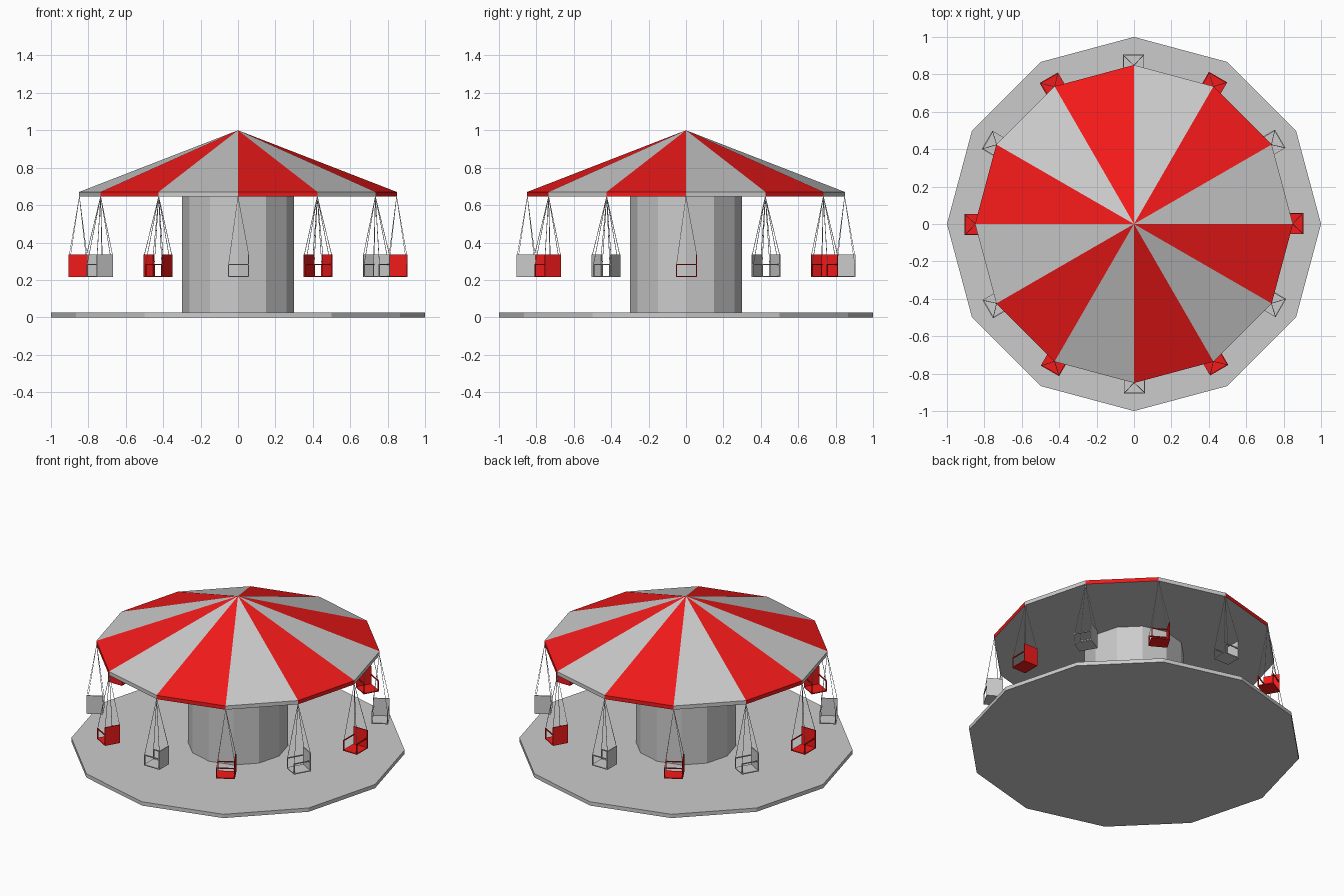
import bpy, bmesh
from math import cos, sin, radians
from mathutils import Matrix, Vector

if "Cube" in bpy.data.objects:
    bpy.data.objects.remove(bpy.data.objects["Cube"])

N = 12
STEP = radians(360 / N)
red = bpy.data.materials.new("red_paint")
red.diffuse_color = (0.9, 0.01, 0.01, 1)
red.use_nodes = True
red.node_tree.nodes["Principled BSDF"].inputs["Base Color"].default_value = red.diffuse_color
grey = bpy.data.materials.new("grey_paint")
grey.diffuse_color = (0.8, 0.8, 0.8, 1)
grey.use_nodes = True
grey.node_tree.nodes["Principled BSDF"].inputs["Base Color"].default_value = grey.diffuse_color


def add_object(name, mesh, angle=0.0):
    ob = bpy.data.objects.new(name, mesh)
    ob.rotation_euler.z = angle
    bpy.context.collection.objects.link(ob)
    return ob


def finish(name, bm, mats=()):
    bmesh.ops.recalc_face_normals(bm, faces=bm.faces)
    mesh = bpy.data.meshes.new(name)
    bm.to_mesh(mesh)
    bm.free()
    for m in mats:
        mesh.materials.append(m)
    return mesh


def ring(bm, r, z):
    return [bm.verts.new((r * cos(i * STEP), r * sin(i * STEP), z)) for i in range(N)]


def drum(name, r, z0, z1):
    bm = bmesh.new()
    a, b = ring(bm, r, z0), ring(bm, r, z1)
    bm.faces.new(a)
    bm.faces.new(b)
    for i in range(N):
        j = (i + 1) % N
        bm.faces.new((a[i], a[j], b[j], b[i]))
    add_object(name, finish(name, bm))


def box(bm, x0, x1, y0, y1, z0, z1):
    m = Matrix.Translation(((x0 + x1) / 2, (y0 + y1) / 2, (z0 + z1) / 2))
    bmesh.ops.create_cube(bm, size=1, matrix=m @ Matrix.Diagonal((x1 - x0, y1 - y0, z1 - z0, 1)))


def rod(bm, p, q, r):
    p, q = Vector(p), Vector(q)
    d = q - p
    m = Matrix.Translation((p + q) / 2) @ d.to_track_quat('Z', 'Y').to_matrix().to_4x4()
    bmesh.ops.create_cone(bm, cap_ends=True, segments=4, radius1=r, radius2=r,
                          depth=d.length, matrix=m)


# Platform and central drum
drum("platform", 1.0, 0, 0.025)
drum("centre_column", 0.3, 0.025, 0.645)

# Striped canopy with rim and flat underside
bm = bmesh.new()
low, high = ring(bm, 0.85, 0.645), ring(bm, 0.85, 0.67)
apex = bm.verts.new((0, 0, 1))
bm.faces.new(low)
for i in range(N):
    j = (i + 1) % N
    for f in (bm.faces.new((low[i], low[j], high[j], high[i])),
              bm.faces.new((high[i], high[j], apex))):
        f.material_index = i % 2
add_object("canopy", finish("canopy", bm, (grey, red)))

# Seat: plate, tall back, arm rails and front posts (rider faces clockwise)
IN, OUT, FRONT, BACK, T = 0.805, 0.905, -0.053, 0.06, 0.006


def seat_mesh(name, mat):
    bm = bmesh.new()
    box(bm, IN, OUT, FRONT, BACK - T, 0.215, 0.215 + T)
    box(bm, IN, OUT, BACK - T, BACK, 0.215, 0.335)
    for x in (IN, OUT - T):
        box(bm, x, x + T, FRONT, BACK - T, 0.28, 0.28 + T)
        box(bm, x, x + T, FRONT, FRONT + T, 0.215 + T, 0.28)
    return finish(name, bm, (mat,))


# Four chains meeting under the canopy corner
bm = bmesh.new()
for x in (IN + T / 2, OUT - T / 2):
    rod(bm, (x, BACK - T / 2, 0.335), (0.848, 0, 0.646), 0.0016)
    rod(bm, (x, FRONT + T / 2, 0.285), (0.848, 0, 0.646), 0.0016)
chains = finish("chains", bm)

seats = (seat_mesh("red_seat", red), seat_mesh("grey_seat", grey))
for i in range(N):
    add_object(f"seat_{i + 1}", seats[i % 2], i * STEP)
    add_object(f"chains_{i + 1}", chains, i * STEP)
